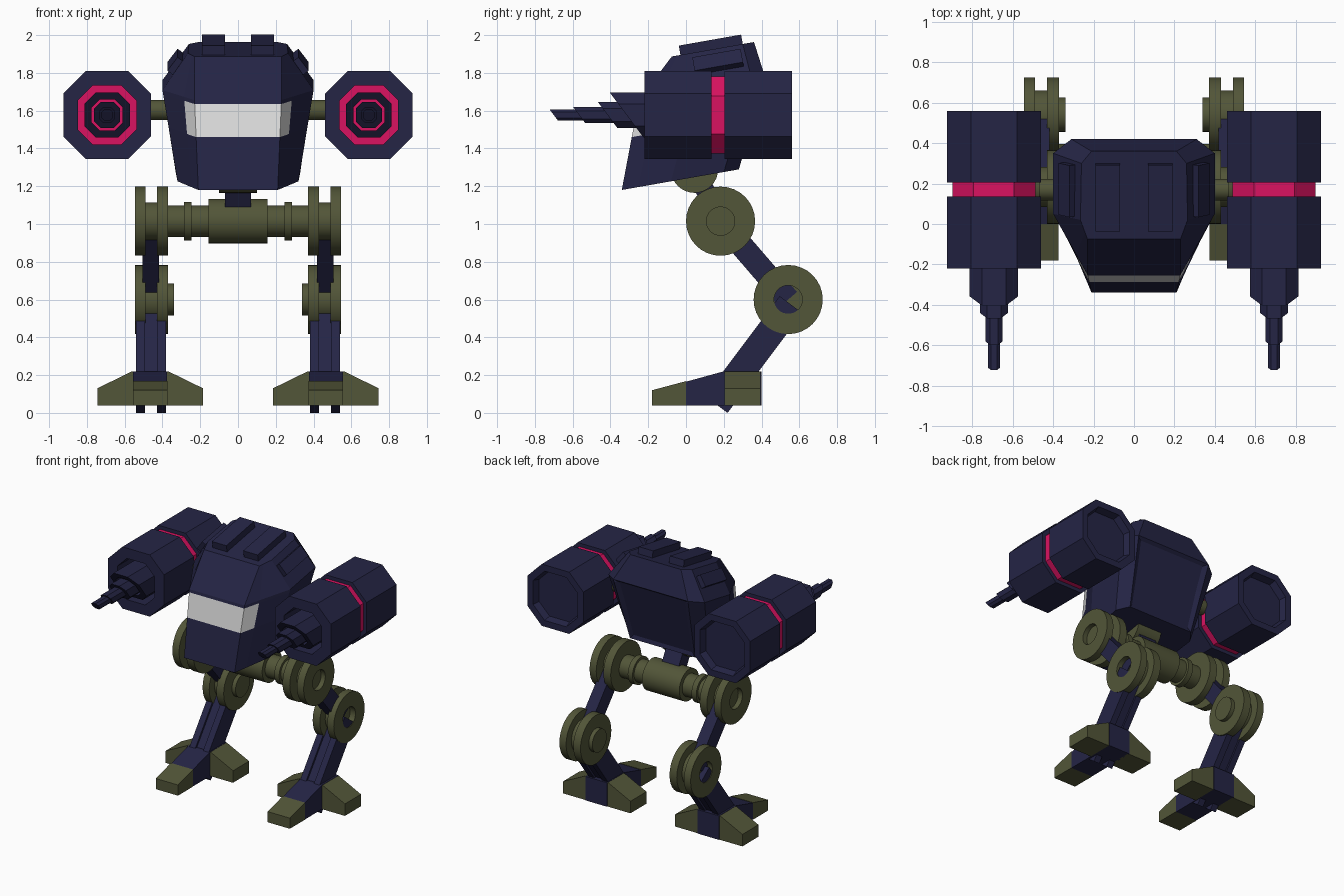
import bpy, bmesh, math
from mathutils import Vector, Matrix

if "Cube" in bpy.data.objects:
    bpy.data.objects.remove(bpy.data.objects["Cube"])


def material(name, rgb):
    m = bpy.data.materials.new(name)
    m.diffuse_color = (*rgb, 1)
    m.use_nodes = True
    m.node_tree.nodes["Principled BSDF"].inputs["Base Color"].default_value = m.diffuse_color
    return m


NAVY = material("navy armour", (0.018, 0.018, 0.06))
OLIVE = material("olive metal", (0.085, 0.092, 0.04))
PINK = material("pink glow", (0.70, 0.006, 0.12))
GLASS = material("pale window", (0.72, 0.72, 0.72))


def finish(name, bm, mats, mirror=False, smooth=False):
    bmesh.ops.recalc_face_normals(bm, faces=bm.faces[:])
    me = bpy.data.meshes.new(name)
    bm.to_mesh(me)
    bm.free()
    ob = bpy.data.objects.new(name, me)
    bpy.context.collection.objects.link(ob)
    for m in mats:
        me.materials.append(m)
    if smooth:
        bpy.ops.object.select_all(action='DESELECT')
        ob.select_set(True)
        bpy.context.view_layer.objects.active = ob
        bpy.ops.object.shade_smooth_by_angle(angle=math.radians(30))
    if mirror:
        ob.modifiers.new("mirror", 'MIRROR').use_mirror_merge = False
    return ob


def loft_bm(rings, closed=False):
    """Skin a list of equal rings; cap the ends, or join last to first."""
    bm = bmesh.new()
    vs = [[bm.verts.new(p) for p in r] for r in rings]
    pairs = list(zip(vs, vs[1:])) + ([(vs[-1], vs[0])] if closed else [])
    n = len(vs[0])
    for a, b in pairs:
        for i in range(n):
            j = (i + 1) % n
            bm.faces.new((a[i], a[j], b[j], b[i]))
    if not closed:
        bm.faces.new(vs[0])
        bm.faces.new(vs[-1])
    return bm


def lathe_x(name, profile, y, z, mat, mirror=True, n=32):
    """Turn (x, radius) points around an axis parallel to x."""
    rings = [[(x, y + r * math.cos(2 * math.pi * i / n), z + r * math.sin(2 * math.pi * i / n))
              for i in range(n)] for x, r in profile]
    return finish(name, loft_bm(rings), [mat], mirror, True)


def prism_x(name, yz, x0, x1, mat, mirror=True):
    return finish(name, loft_bm([[(x, y, z) for y, z in yz] for x in (x0, x1)]), [mat], mirror)


def bar(name, a, b, thick, x0, x1, mat, mirror=True):
    """Straight beam between two (y, z) points."""
    a, b = Vector(a), Vector(b)
    d = (b - a).normalized()
    o = Vector((-d.y, d.x)) * thick / 2
    return prism_x(name, [a + o, b + o, b - o, a - o], x0, x1, mat, mirror)


GX, GZ = 0.693, 1.577


def octa(name, profile, mat, closed=False):
    """Octagonal gun part from (half width, y, slant) points."""
    rings = []
    for a, y, slant in profile:
        h = a * 0.49
        pts = [(a, -h), (a, h), (h, a), (-h, a), (-a, h), (-a, -h), (-h, -a), (h, -a)]
        rings.append([(GX + u, y - slant * w, GZ + w) for u, w in pts])
    return finish(name, loft_bm(rings, closed), [mat], True)


def box(name, centre, size, rot, mat):
    bm = bmesh.new()
    bmesh.ops.create_cube(bm, size=1)
    bmesh.ops.transform(bm, verts=bm.verts[:],
                        matrix=Matrix.Translation(centre) @ rot @ Matrix.Diagonal((*size, 1)))
    return finish(name, bm, [mat], True)


# --- cabin: three tilted outlines, with extra cuts for the window ---
TILT = 0.176


def outline(half, z0):
    p = [Vector((x, y, z0 + TILT * y)) for x, y in half]
    p.insert(1, p[0].lerp(p[1], 0.33))
    return p + [Vector((-v.x, v.y, v.z)) for v in reversed(p)]


low = outline([(0.21, -0.34), (0.32, -0.08), (0.33, 0.20), (0.27, 0.28)], 1.24)
wide = outline([(0.23, -0.25), (0.40, 0.05), (0.40, 0.35), (0.31, 0.42)], 1.70)
roof = outline([(0.23, -0.075), (0.265, 0.02), (0.26, 0.30), (0.21, 0.36)], 1.90)
sill, lintel = ([a.lerp(b, t) for a, b in zip(low, wide)] for t in (0.588, 0.956))
bm = loft_bm([low, sill, lintel, wide, roof])
bmesh.ops.recalc_face_normals(bm, faces=bm.faces[:])
bm.normal_update()
for f in bm.faces:
    c = f.calc_center_median()
    if c.y < -0.17 and 1.46 < c.z < 1.64:
        f.material_index = 1
back = [f for f in bm.faces if f.normal.y > 0.9 and abs(f.calc_center_median().x) < 0.01
        and f.calc_center_median().z < 1.77]
bmesh.ops.inset_region(bm, faces=back, thickness=0.035, depth=-0.015)
finish("cabin", bm, [NAVY, GLASS])

# roof and side vents
tilt = Matrix.Rotation(math.radians(10), 4, 'X')
box("roof_vent", (0.13, 0.132, 1.944), (0.12, 0.335, 0.06), tilt, NAVY)
box("side_vent", (0.327, 0.17, 1.855), (0.09, 0.26, 0.05),
    tilt @ Matrix.Rotation(math.radians(53), 4, 'Y'), NAVY)

# --- guns ---
octa("gun_front_housing", [(0.232, -0.22, 0), (0.232, 0.135, 0), (0.155, 0.135, 0), (0.155, -0.22, 0)], NAVY, True)
octa("gun_band", [(0.205, 0.13, 0), (0.205, 0.21, 0)], PINK)
octa("gun_rear_housing", [(0.232, 0.205, 0), (0.232, 0.56, 0), (0.185, 0.56, 0), (0.17, 0.51, 0)], NAVY)
octa("barrel_sleeve", [(0.12, -0.314, 0.75), (0.12, 0.135, 0), (0.082, 0.135, 0), (0.082, -0.314, 0.75)], NAVY, True)
octa("barrel_base", [(0.069, -0.415, 0.75), (0.069, 0.135, 0)], NAVY)
octa("barrel_middle", [(0.042, -0.566, 0.75), (0.042, -0.36, 0)], NAVY)
octa("barrel_tip", [(0.03, -0.70, 0.75), (0.03, -0.50, 0)], NAVY)
lathe_x("gun_arm", [(0.34, 0.053), (0.47, 0.053)], 0.17, 1.603, OLIVE)

# --- neck and pelvis ---
lathe_x("neck_joint", [(-0.10, 0.125), (0.10, 0.125)], 0.045, 1.29, OLIVE, False)
bar("neck", (0.05, 1.27), (0.185, 1.03), 0.10, -0.07, 0.07, NAVY, False)
half = [(0.155, 0.118), (0.155, 0.083), (0.245, 0.083), (0.245, 0.102),
        (0.285, 0.102), (0.285, 0.083), (0.40, 0.083)]
lathe_x("pelvis_axle", [(-x, r) for x, r in reversed(half)] + half, 0.183, 1.015, OLIVE, False)

# --- legs ---
lathe_x("hip_joint", [(0.37, 0.183), (0.43, 0.183), (0.43, 0.10), (0.49, 0.10), (0.49, 0.183),
                      (0.545, 0.183), (0.545, 0.075), (0.51, 0.075)], 0.183, 1.015, OLIVE)
lathe_x("knee_joint", [(0.34, 0.085), (0.37, 0.085), (0.37, 0.183), (0.43, 0.183), (0.43, 0.12),
                       (0.49, 0.12), (0.49, 0.183), (0.545, 0.183), (0.545, 0.075), (0.50, 0.075)],
        0.541, 0.60, OLIVE)
bar("upper_leg", (0.183, 1.015), (0.541, 0.60), 0.123, 0.418, 0.506, NAVY)
bar("lower_leg_core", (0.54, 0.55), (0.19, 0.085), 0.12, 0.42, 0.50, NAVY)
for side, x in (("inner", 0.38), ("outer", 0.493)):
    bar(side + "_leg_rail", (0.556, 0.573), (0.16, 0.045), 0.15, x, x + 0.048, NAVY)

# --- feet: navy middle with three olive toes ---
prism_x("foot", [(0, 0.04), (0, 0.165), (0.2, 0.22), (0.4, 0.22), (0.4, 0.04)], 0.375, 0.555, NAVY)
prism_x("front_toe", [(-0.18, 0.04), (-0.18, 0.12), (0, 0.168), (0, 0.04)], 0.373, 0.557, OLIVE)
for side, s in (("inner", -1), ("outer", 1)):
    xz = [(0.08, 0.04), (0.08, 0.218), (0.10, 0.218), (0.28, 0.13), (0.28, 0.04)]
    rings = [[(0.465 + s * u, y, z) for u, z in xz] for y in (0.205, 0.395)]
    finish(side + "_toe", loft_bm(rings), [OLIVE], True)
